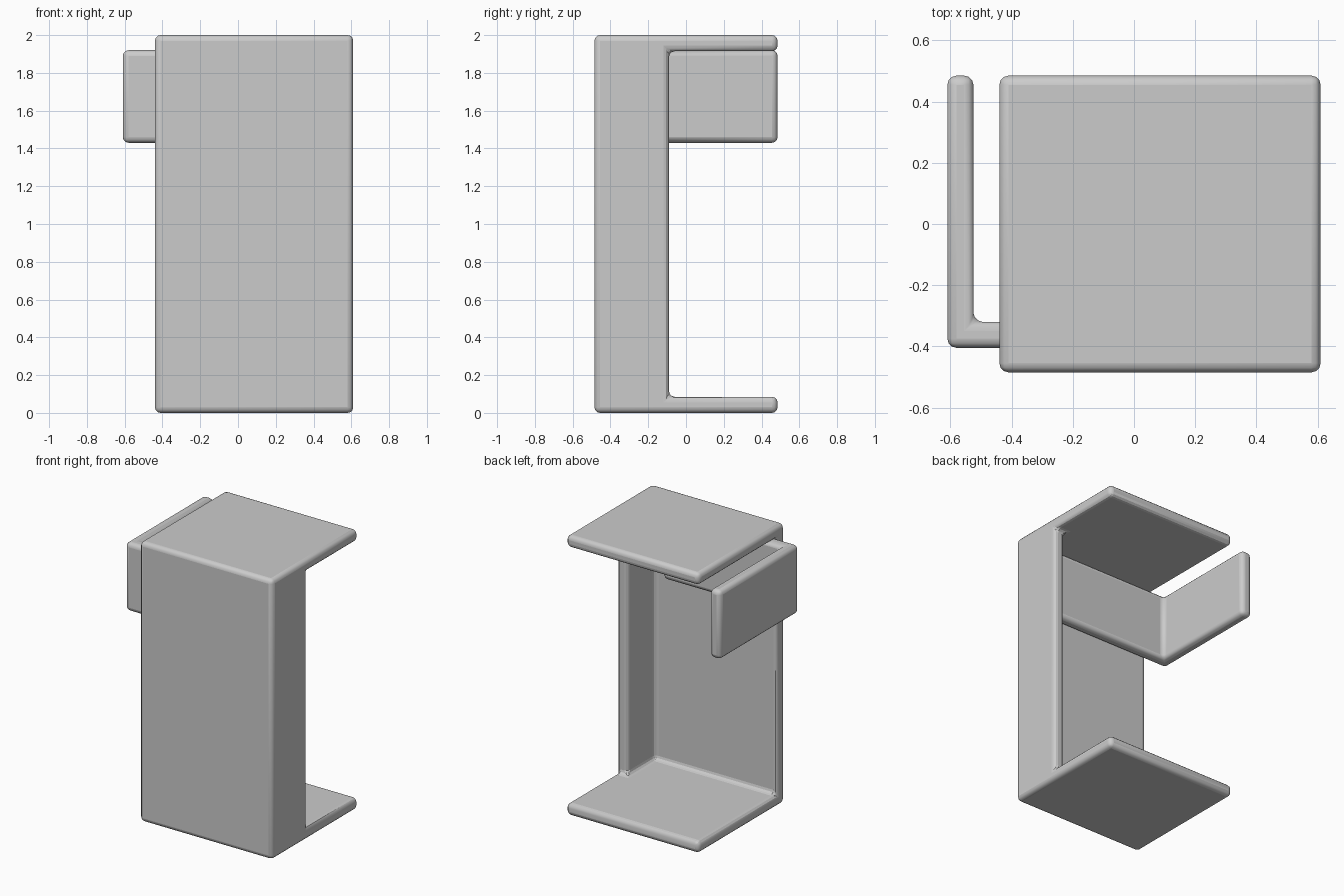
import bpy
import bmesh
import math

if "Cube" in bpy.data.objects:
    bpy.data.objects.remove(bpy.data.objects["Cube"])


def prism(name, outline, z0, z1):
    """Extrude a closed XY outline from z0 up to z1."""
    bm = bmesh.new()
    face = bm.faces.new([bm.verts.new((x, y, z0)) for x, y in outline])
    ext = bmesh.ops.extrude_face_region(bm, geom=[face])
    top = [g for g in ext["geom"] if isinstance(g, bmesh.types.BMVert)]
    bmesh.ops.translate(bm, verts=top, vec=(0, 0, z1 - z0))
    bmesh.ops.recalc_face_normals(bm, faces=bm.faces)
    mesh = bpy.data.meshes.new(name)
    bm.to_mesh(mesh)
    bm.free()
    obj = bpy.data.objects.new(name, mesh)
    bpy.context.collection.objects.link(obj)
    return obj


def soften(obj, width):
    """Round all hard edges, inner and outer."""
    bev = obj.modifiers.new("rounded_edges", "BEVEL")
    bev.width = width
    bev.segments = 3
    bev.limit_method = "ANGLE"
    bev.angle_limit = math.radians(40)


T = 0.085                      # wall thickness
X0, X1, Y0, Y1 = -0.44, 0.61, -0.485, 0.485

# Open casing: front wall, short right wall, top and bottom shelves
casing = prism("casing", [(X0, Y0), (X1, Y0), (X1, Y1), (X0, Y1)], 0, 2)

# Hollow that leaves only the walls
hollow = prism("hollow_cutter",
               [(-0.8, Y0 + T), (X1 - T, Y0 + T), (X1 - T, -0.09),
                (0.8, -0.09), (0.8, 0.8), (-0.8, 0.8)], T, 2 - T)
hollow.hide_render = True
hollow.hide_set(True)
cut = casing.modifiers.new("hollow", "BOOLEAN")
cut.operation = "DIFFERENCE"
cut.solver = "EXACT"
cut.object = hollow
soften(casing, 0.03)

# L-shaped side flap running along the inside of the front wall
flap = prism("side_flap",
             [(-0.61, -0.405), (0.41, -0.405), (0.41, -0.32),
              (-0.525, -0.32), (-0.525, Y1), (-0.61, Y1)], 1.43, 1.92)
soften(flap, 0.03)

for obj in (casing, flap):
    bpy.ops.object.select_all(action="DESELECT")
    obj.select_set(True)
    bpy.context.view_layer.objects.active = obj
    bpy.ops.object.shade_smooth_by_angle(angle=math.radians(32))
